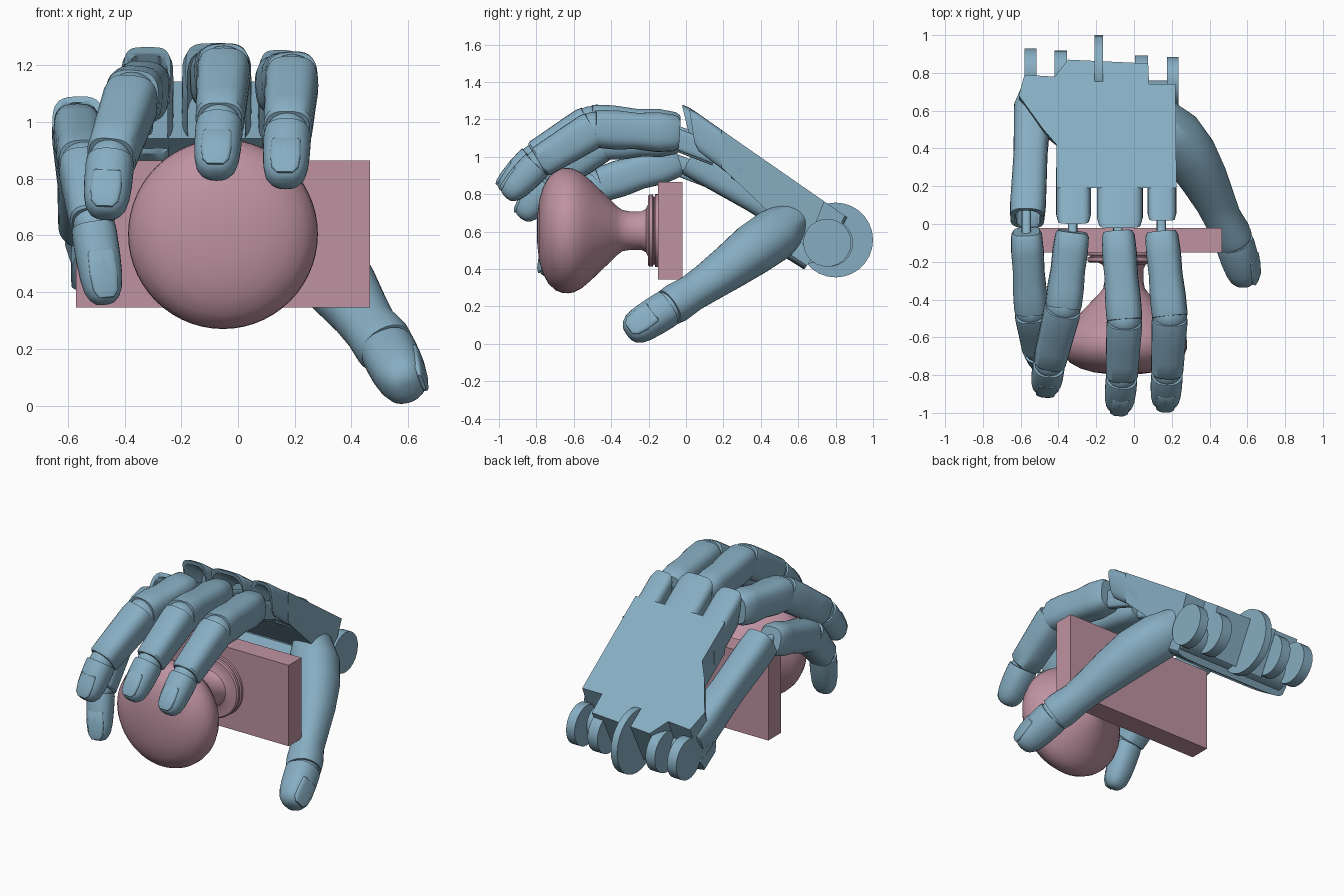
import bpy, bmesh, math
from mathutils import Vector, Matrix

if "Cube" in bpy.data.objects:
    bpy.data.objects.remove(bpy.data.objects["Cube"])


def material(name, col):
    m = bpy.data.materials.new(name)
    m.diffuse_color = (*col, 1)
    m.use_nodes = True
    m.node_tree.nodes["Principled BSDF"].inputs["Base Color"].default_value = m.diffuse_color
    return m


BLUE = material("blue", (0.24, 0.42, 0.54))
PINK = material("pink", (0.52, 0.29, 0.36))


def finish(name, bm, mat, angle=35):
    bmesh.ops.recalc_face_normals(bm, faces=bm.faces)
    me = bpy.data.meshes.new(name)
    bm.to_mesh(me)
    bm.free()
    ob = bpy.data.objects.new(name, me)
    bpy.context.collection.objects.link(ob)
    me.materials.append(mat)
    bpy.ops.object.select_all(action='DESELECT')
    ob.select_set(True)
    bpy.context.view_layer.objects.active = ob
    bpy.ops.object.shade_smooth_by_angle(angle=math.radians(angle))
    return ob


def loft(name, rings, up, n=2.6, sides=28, mat=BLUE):
    """Skin superellipse rings (position, half width, half height)."""
    bm = bmesh.new()
    loops = []
    pts = [Vector(r[0]) for r in rings]
    for i, (p, w, h) in enumerate(rings):
        d = (pts[min(i + 1, len(pts) - 1)] - pts[max(i - 1, 0)]).normalized()
        u = Vector(up)
        u = (u - d * u.dot(d)).normalized()
        s = u.cross(d)
        loop = []
        for k in range(sides):
            a = 2 * math.pi * k / sides
            c, q = math.cos(a), math.sin(a)
            e = 2 / n
            loop.append(bm.verts.new(pts[i] + s * w * math.copysign(abs(c) ** e, c)
                                     + u * h * math.copysign(abs(q) ** e, q)))
        loops.append(loop)
    for a, b in zip(loops, loops[1:]):
        for k in range(sides):
            j = (k + 1) % sides
            bm.faces.new((a[k], a[j], b[j], b[k]))
    bm.faces.new(loops[0])
    bm.faces.new(loops[-1])
    return finish(name, bm, mat)


def segment(name, a, b, shape, up, n=2.6):
    """Loft along a straight line; shape = (t, half width, half height)."""
    a, b = Vector(a), Vector(b)
    return loft(name, [(a.lerp(b, t), w, h) for t, w, h in shape], up, n)


def rod(name, x0, x1, y, z, r):
    return segment(name, (x0, y, z), (x1, y, z), [(0, r, r), (1, r, r)], (0, 0, 1), 2)


def ball(name, c, r):
    bm = bmesh.new()
    bmesh.ops.create_uvsphere(bm, u_segments=20, v_segments=12, radius=r,
                              matrix=Matrix.Translation(c))
    return finish(name, bm, BLUE)


def cut(ob, cutter):
    cutter.hide_render = True
    m = ob.modifiers.new("cut", 'BOOLEAN')
    m.object, m.operation, m.solver = cutter, 'DIFFERENCE', 'EXACT'
    bpy.context.view_layer.objects.active = ob
    bpy.ops.object.modifier_apply(modifier=m.name)
    bpy.data.objects.remove(cutter)


def slab(name, outline, depth):
    """Outline seen from above, laid on the slope of the hand and thickened down."""
    bm = bmesh.new()
    rows = []
    for low in (0, 1):
        row = []
        for x, y in outline:
            k = max(0, (y - .4) / .45) * low
            row.append(bm.verts.new((x, y - .13 * k, 1.275 - .695 * y - depth * low - .06 * k)))
        bm.faces.new(row)
        rows.append(row)
    for i in range(len(outline)):
        j = (i + 1) % len(outline)
        bm.faces.new((rows[0][i], rows[0][j], rows[1][j], rows[1][i]))
    bm.normal_update()
    bmesh.ops.triangulate(bm, faces=[f for f in bm.faces if len(f.verts) > 4])
    return finish(name, bm, BLUE, 25)


def fingertip(name, a, b, r, up):
    # round-ended last segment with a raised nail
    tip = [(0, r, r), (.08, r * 1.03, r * 1.03), (.4, r * 1.02, r), (.65, r * .97, r * .93),
           (.82, r * .87, r * .8), (.92, r * .7, r * .63), (.98, r * .48, r * .42), (1.0, r * .25, r * .2)]
    segment(name + "_tip", a, b, tip, up, 2.3)
    a, b = Vector(a), Vector(b)
    d = (b - a).normalized()
    u = Vector(up)
    u = (u - d * u.dot(d)).normalized()
    c0 = a.lerp(b, .36) + u * r * .84
    c1 = a.lerp(b, .97) + u * r * .58
    segment(name + "_nail", c0, c1, [(0, r * .5, r * .1), (.06, r * .62, r * .18), (.5, r * .66, r * .2),
                                     (.85, r * .58, r * .16), (1, r * .35, r * .06)], up, 3)


# door knob: turned profile around the y axis
profile = [(-.797, 0), (-.795, .08), (-.785, .16), (-.765, .23), (-.735, .285), (-.695, .32), (-.66, .333),
           (-.63, .335), (-.6, .33), (-.56, .31), (-.51, .268), (-.46, .22), (-.41, .172), (-.37, .132),
           (-.34, .11), (-.3, .103), (-.24, .103), (-.215, .115), (-.203, .14), (-.203, .185), (-.196, .193),
           (-.178, .193), (-.172, .18), (-.168, .18), (-.165, .195), (-.148, .195), (-.148, 0)]
bm = bmesh.new()
vs = [bm.verts.new((-.053 + r, y, .605)) for y, r in profile]
es = [bm.edges.new(p) for p in zip(vs, vs[1:])]
bmesh.ops.spin(bm, geom=vs + es, cent=(-.053, 0, .605), axis=(0, 1, 0), angle=2 * math.pi, steps=56)
bmesh.ops.remove_doubles(bm, verts=bm.verts, dist=1e-4)
finish("door_knob", bm, PINK)

# door plate
bm = bmesh.new()
bmesh.ops.create_cube(bm, size=1, matrix=Matrix.Translation((-.053, -.085, .605)) @ Matrix.Diagonal((1.037, .13, .52, 1)))
finish("door_plate", bm, PINK)

# palm slab with recesses at the wrist
slab("palm", [(.22, .74), (.08, .74), (.075, .85), (-.35, .87), (-.42, .78), (-.58, .79), (-.61, .68), (-.48, .5),
              (-.41, .42), (-.41, .19), (.225, .19)], .2)

# hollow knuckle lobes, built level and then sheared onto the slope of the hand
for i, (x, w, y, z) in enumerate([(.148, .077, .015, 1.165), (-.075, .122, -.02, 1.165), (-.32, .092, .0, 1.165)]):
    lobe = segment(f"knuckle_lobe_{i}", (x, y, z), (x, .3, z), [(0, w * .9, .1), (.12, w, .11), (1, w, .11)], (0, 0, 1), 4)
    cut(lobe, segment("pocket", (x, -.2, z - .04), (x, .24, z - .04), [(0, w - .018, .115), (1, w - .018, .115)], (0, 0, 1), 3.2))
    for v in lobe.data.vertices:
        v.co.z -= .695 * v.co.y
        v.co.y += max(0, .08 - v.co.y) * min(1, max(0, 1.27 - v.co.z) / .25) * .6

# outer metacarpal beside the palm, hollow at the knuckle
side = segment("outer_metacarpal", (-.565, .03, 1.0), (-.53, .72, .60),
               [(0, .09, .105), (.1, .095, .105), (.5, .09, .1), (.85, .1, .11), (.97, .07, .08), (1, .03, .04)],
               (0, .5, .8), 3)
cut(side, segment("pocket", (-.567, -.03, 1.035), (-.555, .2, .9), [(0, .072, .085), (1, .065, .07)], (0, .5, .8)))

# wrist: tabs, axle, disc and heel
for i, (x0, x1, y) in enumerate([(-.58, -.515, .80), (-.42, -.355, .79), (.005, .075, .765), (.175, .235, .755)]):
    rod(f"wrist_tab_{i}", x0, x1, y, .54, .128)
rod("wrist_axle", -.55, .2, .66, .53, .10)
rod("wrist_disc", -.21, -.165, .80, .555, .20)
segment("palm_heel", (-.19, .52, .56), (-.19, .67, .45), [(0, .38, .05), (.3, .4, .075), (1, .4, .065)], (0, .6, .8), 6)

# four fingers: knuckle, middle joint, end joint, tip
fingers = {
    "index": [(.145, -.04, 1.125), (.19, -.49, 1.15), (.175, -.79, .965), (.165, -.965, .785), 1],
    "middle": [(-.085, -.04, 1.14), (-.05, -.51, 1.18), (-.065, -.81, .995), (-.08, -.985, .815), 1],
    "ring": [(-.325, -.04, 1.115), (-.375, -.44, 1.085), (-.45, -.74, .87), (-.47, -.88, .67), 1.02],
    "little": [(-.57, -.04, .985), (-.545, -.46, .85), (-.512, -.66, .64), (-.468, -.745, .36), .94],
}
UP = (0, -.5, 1)
for name, (k, p, d, t, s) in fingers.items():
    k, p, d, t = map(Vector, (k, p, d, t))
    g = .097 * s
    segment(name + "_base", k, p, [(0, g * .78, g * .85), (.05, g * .9, g), (.25, g * .95, g * 1.1), (.5, g * .92, g),
                                   (.75, g * .98, g * 1.08), (.95, g * .98, g * 1.04), (1, g * .95, g)], UP, 2.9)
    ball(name + "_joint", p, g * .93)
    segment(name + "_mid", p, d, [(0, g * .94, g), (.1, g * .98, g * 1.04), (.4, g * .94, g),
                                  (.7, g * .91, g * .94), (.94, g * .88, g * .9), (.97, g * .8, g * .82)], UP, 2.9)
    ball(name + "_end_joint", d, g * .76)
    fingertip(name, d.lerp(t, .04), t, g * .84, UP)
    # hinge tongue into the palm
    segment(name + "_hinge", k + Vector((0, .2, -.11)), k + Vector((0, -.06, -.01)),
            [(0, .025, .055), (1, .025, .055)], (0, 0, 1), 4)

# thumb
THUMB_UP = (.9, 0, .35)
loft("thumb_base", [((.08, .56, .64), .09, .09), ((.14, .54, .63), .12, .13), ((.22, .47, .58), .14, .14),
                    ((.30, .36, .505), .137, .14), ((.37, .24, .415), .12, .125), ((.43, .12, .33), .105, .105),
                    ((.47, .03, .27), .097, .097), ((.51, -.05, .22), .105, .105), ((.53, -.09, .195), .1, .1)],
     THUMB_UP, 2.2)
ball("thumb_joint", (.53, -.09, .195), .09)
fingertip("thumb", (.532, -.098, .19), (.6, -.315, .055), .097, THUMB_UP)
